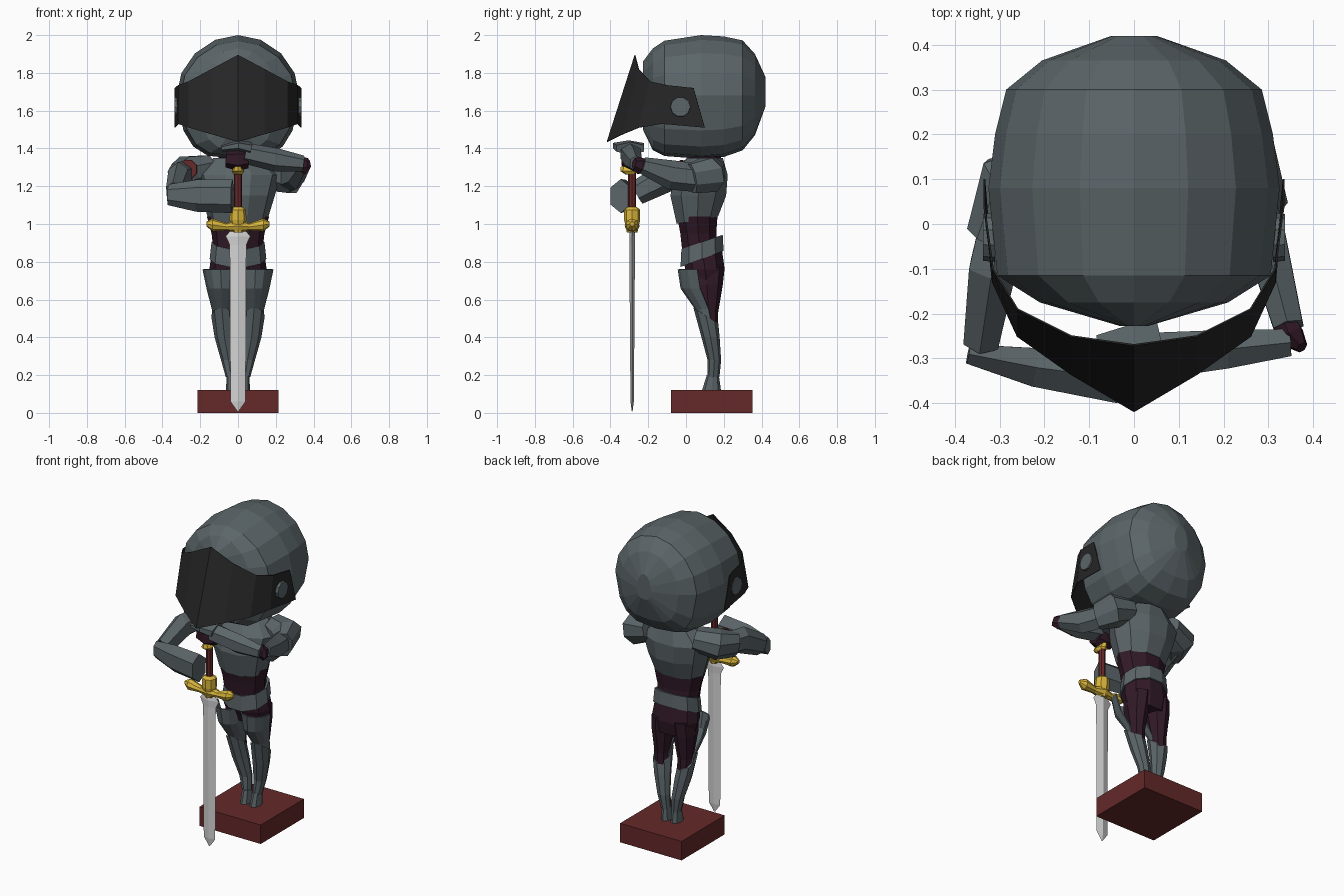
import bpy, bmesh, math
from mathutils import Vector


def material(name, rgb):
    m = bpy.data.materials.new(name)
    m.diffuse_color = (*rgb, 1)
    return m


STEEL = material("steel grey", (0.105, 0.13, 0.14))
BLACK = material("visor black", (0.02, 0.02, 0.02))
PURPLE = material("dark purple cloth", (0.031, 0.01, 0.02))
RED = material("dark red", (0.13, 0.022, 0.022))
GOLD = material("gold", (0.70, 0.47, 0.045))
BLADE = material("blade silver", (0.66, 0.66, 0.66))


def loft(name, rings, mat, closed=True, thick=0.0):
    """Skin a list of rings (or open strips) with quads."""
    bm = bmesh.new()
    rows = [[bm.verts.new(p) for p in r] for r in rings]
    n = len(rows[0])
    for a, b in zip(rows, rows[1:]):
        for i in range(n if closed else n - 1):
            j = (i + 1) % n
            bm.faces.new((a[i], a[j], b[j], b[i]))
    if closed:
        bm.faces.new(rows[0])
        bm.faces.new(rows[-1])
    bmesh.ops.recalc_face_normals(bm, faces=bm.faces)
    me = bpy.data.meshes.new(name)
    bm.to_mesh(me)
    bm.free()
    me.materials.append(mat)
    ob = bpy.data.objects.new(name, me)
    bpy.context.collection.objects.link(ob)
    if thick:
        mod = ob.modifiers.new("thickness", "SOLIDIFY")
        mod.thickness = thick
        mod.offset = 0
    return ob


def ring(cx, cy, z, rx, ry, n=10, tilt=0.0, start=0.0, sweep=360.0):
    """Horizontal ellipse; tilt raises its back edge, sweep < 360 gives an arc."""
    count = n if sweep == 360 else n + 1
    pts = []
    for i in range(count):
        a = math.radians(start + sweep * i / n)
        pts.append((cx + rx * math.cos(a), cy + ry * math.sin(a), z + tilt * math.sin(a)))
    return pts


def tube(name, path, mat, n=6):
    """Limb along a path of (x, y, z, side radius, vertical radius)."""
    rings = []
    for k, (x, y, z, ru, rv) in enumerate(path):
        a, b = path[max(k - 1, 0)], path[min(k + 1, len(path) - 1)]
        d = (Vector(b[:3]) - Vector(a[:3])).normalized()
        u = d.cross(Vector((0, 0, 1))).normalized()
        v = u.cross(d)
        c = Vector((x, y, z))
        rings.append([c + u * ru * math.cos(2 * math.pi * (i + .5) / n)
                      + v * rv * math.sin(2 * math.pi * (i + .5) / n) for i in range(n)])
    return loft(name, rings, mat)


def box(name, x0, x1, y0, y1, z0, z1, mat):
    return loft(name, [[(x0, y0, z), (x1, y0, z), (x1, y1, z), (x0, y1, z)] for z in (z0, z1)], mat)


# Base block
box("base", -.215, .215, -.08, .352, 0, .12, RED)

# Helmet: sections from front to back (y, half width, top, bottom)
rings = []
for y, rx, top, bot in [(-.228, .03, 1.86, 1.5), (-.175, .21, 1.93, 1.39), (-.115, .305, 1.97, 1.36),
                        (.08, .325, 2.0, 1.345), (.2, .31, 1.993, 1.355), (.30, .285, 1.972, 1.39),
                        (.365, .205, 1.9, 1.47), (.42, .05, 1.78, 1.62)]:
    mid = 1.68
    sec = []
    for i in range(16):
        a = 2 * math.pi * i / 16
        c, s = math.cos(a), math.sin(a)
        p = 1.03 if s >= 0 else .62
        h = abs(s) ** p
        sec.append((rx * math.copysign(abs(c) ** p, c) * (1 if s >= 0 else 1 - .12 * h), y,
                    mid + (top - mid) * h if s >= 0 else mid - (mid - bot) * h))
    rings.append(sec)
loft("helmet", rings, STEEL)

# Pointed visor: columns (x, y top, z top, y bottom, z bottom), mirrored
half = [(0, -.27, 1.895, -.418, 1.435), (.14, -.25, 1.82, -.335, 1.475), (.26, -.19, 1.755, -.25, 1.51),
        (.315, -.10, 1.735, -.13, 1.53), (.334, .04, 1.72, .10, 1.51)]
cols = [(-x, *r) for x, *r in reversed(half[1:])] + half
loft("visor", [[(x, yt, zt) for x, yt, zt, yb, zb in cols],
               [(x, yb, zb) for x, yt, zt, yb, zb in cols]], BLACK, closed=False, thick=.004)

# Visor hinge discs
for side in (-1, 1):
    loft("visor_hinge", [[(side * x, -.03 + r * math.cos(i * math.pi / 5),
                           1.62 + r * math.sin(i * math.pi / 5)) for i in range(10)]
                         for x, r in ((.31, .055), (.337, .052))], STEEL)

# Torso: neck, breastplate, waist, belt and hips
loft("neck", [ring(0, .11, 1.28, .11, .09), ring(0, .10, 1.38, .10, .085)], PURPLE)
loft("breastplate", [ring(0, .06, 1.02, .155, .115, 10, .02), ring(0, .065, 1.15, .195, .155),
                     ring(0, .08, 1.26, .225, .148), ring(0, .10, 1.35, .13, .10)], STEEL)
loft("waist", [ring(0, .075, .86, .13, .10), ring(0, .065, .95, .14, .10),
               ring(0, .06, 1.04, .165, .112)], PURPLE)
loft("belt", [ring(0, .085, .815, .15, .12, 10, .045), ring(0, .085, .905, .14, .115, 10, .04)], STEEL)
loft("hips", [ring(0, .11, .68, .135, .085), ring(0, .1, .76, .152, .11),
              ring(0, .085, .87, .135, .11)], PURPLE)

# Legs
for s in (-1, 1):
    loft("thigh", [ring(s * .078, .13, .42, .042, .04, 8), ring(s * .08, .12, .53, .045, .05, 8),
                   ring(s * .075, .11, .68, .066, .085, 8), ring(s * .07, .11, .77, .066, .095, 8)], PURPLE)
    loft("thigh_plate", [ring(s * .085, .13, .5, .045, .06, 6, 0, 180, 180),
                         ring(s * .085, .12, .55, .05, .068, 6, 0, 180, 180),
                         ring(s * .088, .075, .66, .075, .10, 6, 0, 180, 180),
                         ring(s * .092, .06, .76, .092, .10, 6, 0, 180, 180)],
         STEEL, closed=False, thick=.008)
    loft("greave", [ring(s * .037, .145, .19, .028, .032, 8), ring(s * .05, .15, .28, .04, .036, 8),
                    ring(s * .072, .13, .4, .052, .048, 8),
                    ring(s * .086, .105, .515, .056, .066, 8, -.042)], STEEL)
    loft("foot", [ring(s * .033, .135, .12, .03, .05, 8), ring(s * .035, .142, .2, .026, .032, 8)], STEEL)

# Raised arm: forearm lies across the sword grip
tube("shoulder_plate_a", [(.15, .13, 1.29, .08, .07), (.25, .12, 1.26, .10, .10),
                          (.30, .03, 1.24, .05, .085)], STEEL, 8)
tube("upper_arm_a", [(.26, .10, 1.24, .06, .075), (.305, -.08, 1.26, .05, .078),
                     (.345, -.23, 1.31, .038, .045)], STEEL)
tube("elbow_a", [(.33, -.21, 1.305, .03, .035), (.35, -.25, 1.31, .034, .046),
                 (.375, -.275, 1.32, .014, .03)], PURPLE)
tube("forearm_a", [(.345, -.265, 1.32, .035, .042), (.2, -.28, 1.34, .05, .062),
                   (.035, -.295, 1.375, .06, .055)], STEEL)
tube("gauntlet_a", [(.06, -.295, 1.40, .085, .035), (0, -.305, 1.415, .095, .028),
                    (-.085, -.30, 1.40, .06, .016)], STEEL)
tube("hand_a", [(.05, -.29, 1.345, .045, .05), (0, -.295, 1.34, .055, .06),
                (-.062, -.29, 1.345, .04, .045)], PURPLE)

# Lowered arm: forearm folded in front of the chest
tube("shoulder_plate_b", [(-.15, .12, 1.30, .08, .07), (-.27, .07, 1.275, .10, .09),
                          (-.325, -.03, 1.25, .055, .075)], STEEL, 8)
tube("upper_arm_b", [(-.28, .05, 1.26, .06, .075), (-.315, -.10, 1.25, .06, .08),
                     (-.34, -.26, 1.165, .045, .065)], STEEL)
tube("shoulder_trim_b", [(-.262, -.02, 1.29, .05, .052), (-.264, -.028, 1.29, .05, .052)], RED, 8)
tube("forearm_b", [(-.37, -.29, 1.155, .025, .055), (-.22, -.32, 1.15, .05, .085),
                   (-.03, -.345, 1.148, .064, .09)], STEEL)

# Sword: diamond blade, curved guard, grip and pommel
SY = -.285
loft("blade", [[(w, SY, z), (0, SY + t, z), (-w, SY, z), (0, SY - t, z)] for z, w, t in
               [(.008, .003, .002), (.06, .04, .009), (.89, .044, .015), (.935, .065, .015), (.965, .04, .013)]],
     BLADE)
loft("guard", [[(x, SY + h * math.cos(math.pi * i / 4), z + t * math.sin(math.pi * i / 4)) for i in range(8)]
               for x, z, t, h in [(-.168, 1.0, .012, .012), (-.135, .995, .034, .034), (-.06, .985, .02, .024),
                                  (0, .99, .036, .04), (.06, .985, .02, .024), (.135, .995, .034, .034),
                                  (.168, 1.0, .012, .012)]], GOLD)
loft("guard_collar", [ring(0, SY, .955, .025, .028, 8), ring(0, SY, 1.02, .045, .042, 8),
                      ring(0, SY, 1.075, .042, .042, 8), ring(0, SY, 1.09, .025, .025, 8)], GOLD)
loft("grip", [ring(0, SY, 1.08, .021, .021, 8), ring(0, SY, 1.28, .021, .021, 8)], RED)
loft("pommel", [ring(0, SY - .01, 1.262, .022, .025, 8), ring(0, SY - .015, 1.28, .034, .048, 8),
                ring(0, SY - .01, 1.305, .018, .05, 8)], GOLD)
